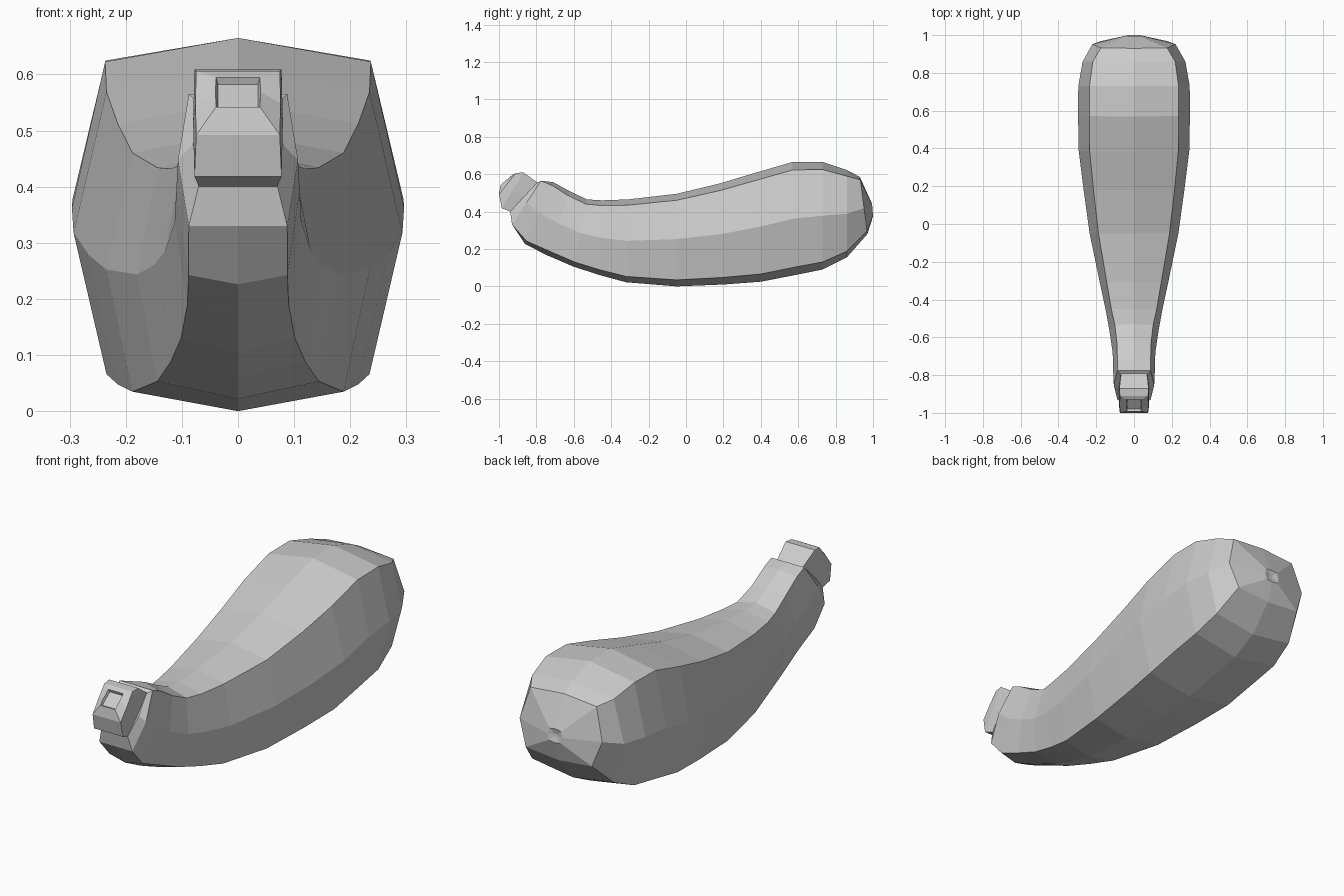
import bpy, bmesh

grey = bpy.data.materials.new("plain grey")
grey.diffuse_color = (0.6, 0.6, 0.6, 1)


def ring(bm, top, bottom, w, corner=0.8, crown=0.07, mid=0.5):
    """Eight-sided tilted section from its top point, bottom point and half width."""
    def pt(x, t):
        y = top[0] + (bottom[0] - top[0]) * t
        z = top[1] + (bottom[1] - top[1]) * t
        return bm.verts.new((x, y, z))
    c = w * corner
    return [pt(0, 0), pt(c, crown), pt(w, mid), pt(c, 1 - crown),
            pt(0, 1), pt(-c, 1 - crown), pt(-w, mid), pt(-c, crown)]


def loft(name, sections):
    bm = bmesh.new()
    rings = [ring(bm, *s) for s in sections]
    for a, b in zip(rings, rings[1:]):
        for i in range(8):
            j = (i + 1) % 8
            bm.faces.new((a[i], a[j], b[j], b[i]))
    bm.faces.new(rings[0])
    bm.faces.new(rings[-1][::-1])
    bmesh.ops.recalc_face_normals(bm, faces=bm.faces)
    me = bpy.data.meshes.new(name)
    bm.to_mesh(me)
    bm.free()
    me.materials.append(grey)
    ob = bpy.data.objects.new(name, me)
    bpy.context.collection.objects.link(ob)
    return ob


# Curved fruit body: top (y, z), bottom (y, z), half width, section shape
loft("body", [
    ((-0.80, 0.55), (-0.94, 0.40), 0.080, 0.88, 0.0),
    ((-0.775, 0.565), (-0.93, 0.33), 0.107, 0.82, 0.0),
    ((-0.71, 0.557), (-0.86, 0.226), 0.110, 0.80, 0.05),
    ((-0.62, 0.508), (-0.74, 0.165), 0.113),
    ((-0.53, 0.465), (-0.60, 0.105), 0.130, 0.78),
    ((-0.45, 0.460), (-0.46, 0.060), 0.150),
    ((-0.31, 0.465), (-0.32, 0.022), 0.180),
    ((-0.05, 0.495), (-0.05, 0.000), 0.235, 0.8, 0.07, 0.49),
    ((0.18, 0.550), (0.20, 0.010), 0.268),
    ((0.38, 0.610), (0.40, 0.025), 0.293),
    ((0.57, 0.665), (0.58, 0.060), 0.296),
    ((0.73, 0.665), (0.73, 0.090), 0.295),
    ((0.86, 0.622), (0.86, 0.155), 0.272),
    ((0.93, 0.585), (0.97, 0.280), 0.220, 0.8, 0.05, 0.55),
    ((0.995, 0.440), (1.00, 0.375), 0.040),
    ((0.990, 0.415), (0.992, 0.400), 0.010),
])

# Blocky stem cap with a bevelled end
loft("stem", [
    ((-0.77, 0.54), (-0.91, 0.40), 0.070, 0.95, 0.0),
    ((-0.80, 0.56), (-0.94, 0.40), 0.073, 0.95, 0.0),
    ((-0.87, 0.609), (-0.985, 0.418), 0.080, 0.97, 0.0),
    ((-0.91, 0.606), (-1.00, 0.492), 0.076, 0.98, 0.0),
    ((-0.930, 0.595), (-0.992, 0.542), 0.040, 0.98, 0.0),
    ((-0.925, 0.582), (-0.980, 0.538), 0.036, 0.98, 0.0),
])
